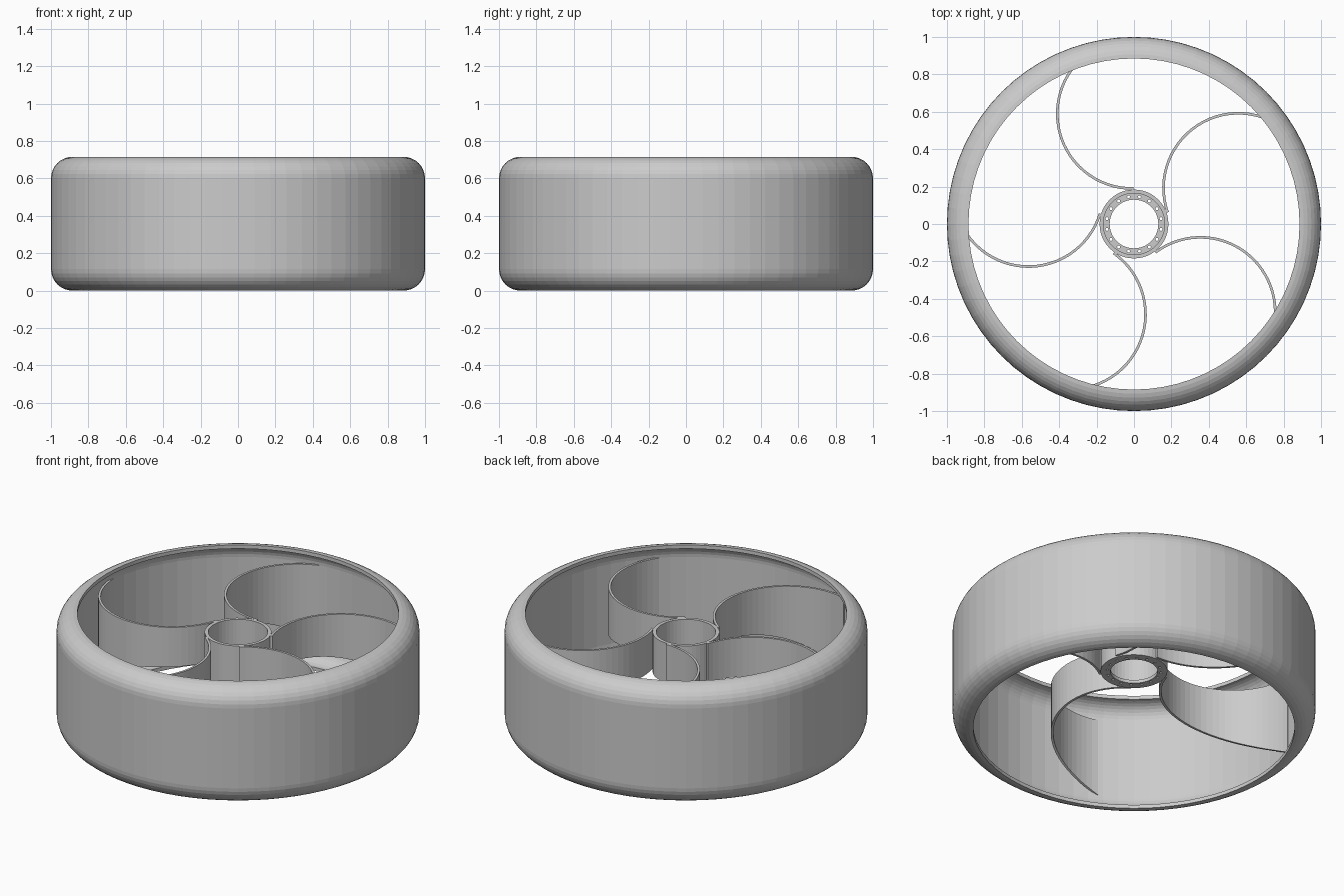
import bpy, bmesh
from math import sin, cos, pi, radians
from mathutils import Matrix

if "Cube" in bpy.data.objects:
    bpy.data.objects.remove(bpy.data.objects["Cube"])

HEIGHT = 0.715
SPOKE_TOP = 0.6
HUB_BOTTOM = 0.36


def finish(bm, name):
    bmesh.ops.recalc_face_normals(bm, faces=bm.faces)
    mesh = bpy.data.meshes.new(name)
    bm.to_mesh(mesh)
    bm.free()
    obj = bpy.data.objects.new(name, mesh)
    bpy.context.collection.objects.link(obj)
    return obj


def lathe(name, profile, steps):
    """Revolve a closed (radius, z) profile around the z axis."""
    bm = bmesh.new()
    rings = []
    for i in range(steps):
        a = 2 * pi * i / steps
        rings.append([bm.verts.new((r * cos(a), r * sin(a), z)) for r, z in profile])
    n = len(profile)
    for i in range(steps):
        p, q = rings[i], rings[(i + 1) % steps]
        for j in range(n):
            k = (j + 1) % n
            bm.faces.new((p[j], q[j], q[k], p[k]))
    return finish(bm, name)


def arc(cr, cz, radius, start, end, steps=8):
    angles = [radians(start + (end - start) * i / steps) for i in range(steps + 1)]
    return [(cr + radius * cos(a), cz + radius * sin(a)) for a in angles]


# Tyre: thin hollow shell with rounded shoulders turned in to open lips
c, ro, ri = 0.885, 0.115, 0.093
tyre_profile = (arc(c, ro, ro, -90, 0) + arc(c, HEIGHT - ro, ro, 0, 90)
                + arc(c, HEIGHT - ro, ri, 90, 0) + arc(c, ro, ri, 0, -90))
lathe("tyre", tyre_profile, 72)

# Hub: open tube with a drilled flange at its lower end
lathe("hub_tube", [(0.164, HUB_BOTTOM), (0.184, HUB_BOTTOM),
                   (0.184, SPOKE_TOP), (0.164, SPOKE_TOP)], 48)
flange = lathe("hub_flange", [(0.13, HUB_BOTTOM), (0.166, HUB_BOTTOM),
                              (0.166, HUB_BOTTOM + 0.02), (0.13, HUB_BOTTOM + 0.02)], 48)

# Bolt holes
bm = bmesh.new()
for i in range(16):
    a = 2 * pi * (i + 0.5) / 16
    bmesh.ops.create_cone(bm, cap_ends=True, segments=10, radius1=0.008, radius2=0.008, depth=0.1,
                          matrix=Matrix.Translation((0.148 * cos(a), 0.148 * sin(a), HUB_BOTTOM + 0.01)))
cutter = finish(bm, "bolt_hole_cutter")
cutter.hide_render = True
cutter.hide_set(True)
holes = flange.modifiers.new("bolt_holes", 'BOOLEAN')
holes.operation = 'DIFFERENCE'
holes.solver = 'EXACT'
holes.object = cutter


# Spokes: curved blades tangent to the hub, lower edge sweeping down to the tyre
def spoke(name, theta):
    cx, cy, radius, half, sweep, steps = 0.59 * cos(theta), 0.59 * sin(theta), 0.4, 0.007, 163, 32
    bm = bmesh.new()
    sections = []
    for i in range(steps + 1):
        t = i / steps
        a = theta + pi - radians(sweep) * t
        low = HUB_BOTTOM + 0.005 - 0.24 * t ** 2.6
        sections.append([bm.verts.new((cx + r * cos(a), cy + r * sin(a), z))
                         for r, z in ((radius - half, low), (radius + half, low),
                                      (radius + half, SPOKE_TOP), (radius - half, SPOKE_TOP))])
    for p, q in zip(sections, sections[1:]):
        for j in range(4):
            k = (j + 1) % 4
            bm.faces.new((p[j], q[j], q[k], p[k]))
    bm.faces.new(sections[0])
    bm.faces.new(sections[-1])
    finish(bm, name)


for i in range(5):
    spoke(f"spoke_{i + 1}", radians(91 + 72 * i))
